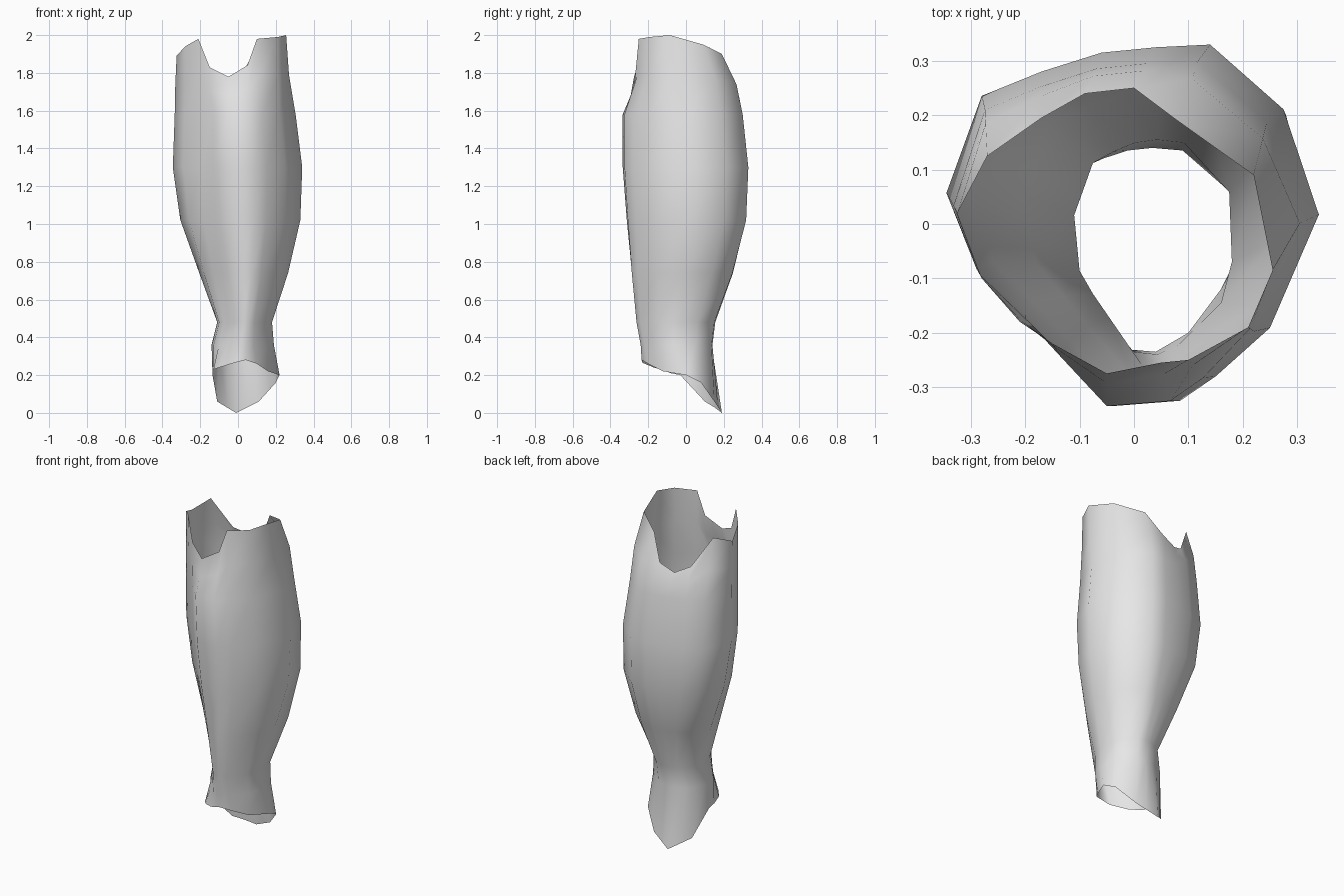
import bpy
import bmesh
from mathutils import Vector

default_cube = bpy.data.objects.get("Cube")
if default_cube:
    bpy.data.objects.remove(default_cube, do_unlink=True)

# Outline of the calf at its widest, counter-clockwise from the front left
calf_outline = [
    (.15, -.28), (.25, -.19), (.34, .02), (.275, .215), (.14, .335),
    (.04, .33), (-.06, .32), (-.17, .285), (-.28, .24), (-.345, .06),
    (-.29, -.08), (-.2, -.165), (-.13, -.24), (-.04, -.335), (.085, -.325),
]

# Outline of the ankle, pointed towards the shin
ankle_outline = [
    (.085, -.22), (.16, -.13), (.18, -.06), (.175, .06), (.09, .145),
    (.04, .15), (0, .145), (-.04, .13), (-.08, .11), (-.115, .02),
    (-.105, -.075), (-.08, -.115), (-.05, -.155), (.01, -.235), (.05, -.24),
]

# Notched top edge, one point for each outline point
top_edge = [
    (.1, -.25, 1.98), (.21, -.19, 1.99), (.255, -.085, 2), (.22, .09, 1.95),
    (.08, .19, 1.9), (0, .25, 1.76), (-.09, .24, 1.72), (-.17, .195, 1.76),
    (-.27, .125, 1.935), (-.325, .02, 1.89), (-.28, -.1, 1.94),
    (-.21, -.18, 1.98), (-.15, -.22, 1.83), (-.05, -.275, 1.78),
    (.05, -.255, 1.84),
]

# Flared bottom edge, arched over the instep and pointed at the heel
bottom_edge = [
    (.1, -.2, .26), (.16, -.12, .22), (.22, 0, .2), (.2, .08, .16),
    (.11, .15, .06), (.05, .17, .03), (-.01, .19, 0), (-.06, .15, .03),
    (-.11, .1, .06), (-.135, -.03, .2), (-.135, -.08, .21),
    (-.13, -.13, .23), (-.1, -.17, .24), (-.02, -.23, .265),
    (.04, -.235, .28),
]

# Level rings from ankle to upper calf: height, x range, y range, ankle share
level_rings = [
    (.36, (-.14, .19), (-.24, .14), 1),
    (.48, (-.11, .18), (-.262, .155), 1),
    (.74, (-.205, .265), (-.29, .25), .6),
    (1.02, (-.305, .33), (-.315, .32), .2),
    (1.3, (-.345, .34), (-.335, .33), 0),
    (1.58, (-.335, .305), (-.335, .3), 0),
]


def to_unit(outline):
    """Rescale an outline so that both axes run from zero to one."""
    columns = []
    for values in zip(*outline):
        low, high = min(values), max(values)
        columns.append([(v - low) / (high - low) for v in values])
    return [Vector(point) for point in zip(*columns)]


def level_ring(height, x_range, y_range, ankle_share):
    """Blend the two outlines and fit the result into the given ranges."""
    ring = []
    for calf, ankle in zip(to_unit(calf_outline), to_unit(ankle_outline)):
        point = calf.lerp(ankle, ankle_share)
        x = x_range[0] + point.x * (x_range[1] - x_range[0])
        y = y_range[0] + point.y * (y_range[1] - y_range[0])
        ring.append(Vector((x, y, height)))
    return ring


def shoulder_ring(lower, upper):
    """Halfway ring: the front turns inwards early, the back stays full."""
    ring = []
    for low, high in zip(lower, upper):
        point = low.lerp(high, .3 if high.y > 0 else .7)
        point.z = (low.z + high.z) / 2
        ring.append(point)
    return ring


def make_material(name, colour):
    material = bpy.data.materials.new(name)
    material.use_nodes = True
    material.diffuse_color = colour
    shader = next(node for node in material.node_tree.nodes
                  if node.type == 'BSDF_PRINCIPLED')
    shader.inputs["Base Color"].default_value = colour
    return material


# Stack the rings: flared hem, level rings, shoulder, notched top edge
rings = [[Vector(point) for point in bottom_edge]]
rings += [level_ring(*settings) for settings in level_rings]
top = [Vector(point) for point in top_edge]
rings += [shoulder_ring(rings[-1], top), top]

# Skin neighbouring rings into one open sleeve
bm = bmesh.new()
loops = [[bm.verts.new(point) for point in ring] for ring in rings]
for lower, upper in zip(loops, loops[1:]):
    for i in range(len(lower)):
        j = (i + 1) % len(lower)
        bm.faces.new((lower[i], lower[j], upper[j], upper[i]))

mesh = bpy.data.meshes.new("lower_leg_sleeve")
bm.to_mesh(mesh)
bm.free()
mesh.materials.append(make_material("light grey", (.8, .8, .8, 1)))

sleeve = bpy.data.objects.new("lower_leg_sleeve", mesh)
bpy.context.collection.objects.link(sleeve)
for polygon in mesh.polygons:
    polygon.use_smooth = True
